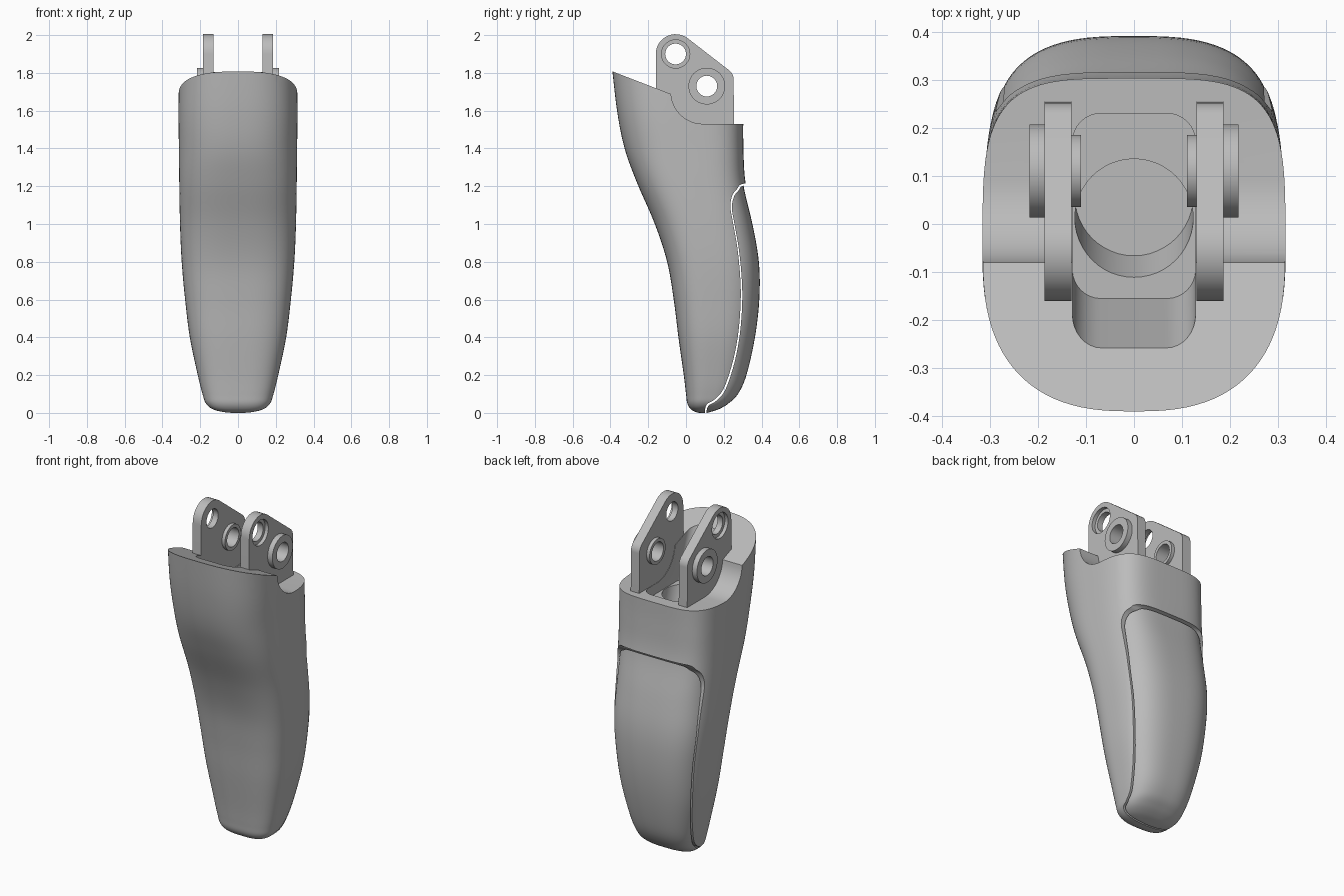
import bpy, bmesh, math
from mathutils import Vector

cube = bpy.data.objects.get("Cube")
if cube:
    bpy.data.objects.remove(cube, do_unlink=True)

grey = bpy.data.materials.new("satin_grey")
grey.use_nodes = True
grey.diffuse_color = (0.5, 0.5, 0.5, 1)
grey.node_tree.nodes["Principled BSDF"].inputs["Base Color"].default_value = (0.5, 0.5, 0.5, 1)


def spline(points, steps):
    """Smooth curve through points of any dimension."""
    pts = [Vector(p) for p in points]
    out = []
    for i in range(len(pts) - 1):
        a, b = pts[max(i - 1, 0)], pts[i]
        c, d = pts[i + 1], pts[min(i + 2, len(pts) - 1)]
        for k in range(steps):
            t = k / steps
            out.append(b + (c - a) * (t / 2) + (a * 2 - b * 5 + c * 4 - d) * (t * t / 2)
                       + (b * 3 - a - c * 3 + d) * (t ** 3 / 2))
    return out + [pts[-1]]


def arc(cy, cz, r, start, end, steps=12):
    angles = [math.radians(start + (end - start) * i / steps) for i in range(steps + 1)]
    return [(cy + r * math.cos(a), cz + r * math.sin(a)) for a in angles]


def loft(name, rings):
    """Closed solid through rings of equal point count."""
    bm = bmesh.new()
    loops = [[bm.verts.new(p) for p in ring] for ring in rings]
    for low, high in zip(loops, loops[1:]):
        for i in range(len(low)):
            j = (i + 1) % len(low)
            bm.faces.new((low[i], low[j], high[j], high[i]))
    bm.faces.new(loops[0])
    bm.faces.new(loops[-1])
    bmesh.ops.recalc_face_normals(bm, faces=bm.faces)
    mesh = bpy.data.meshes.new(name)
    bm.to_mesh(mesh)
    bm.free()
    obj = bpy.data.objects.new(name, mesh)
    bpy.context.collection.objects.link(obj)
    mesh.materials.append(grey)
    return obj


def prism(name, profile, x0, x1):
    return loft(name, [[(x, y, z) for y, z in profile] for x in (x0, x1)])


def disc(name, cy, cz, r, x0, x1):
    return prism(name, arc(cy, cz, r, 0, 360, 48)[:-1], x0, x1)


def cut(obj, cutter, operation="DIFFERENCE"):
    mod = obj.modifiers.new("cut", "BOOLEAN")
    mod.operation, mod.object, mod.solver = operation, cutter, "EXACT"
    bpy.context.view_layer.update()
    graph = bpy.context.evaluated_depsgraph_get()
    obj.data = bpy.data.meshes.new_from_object(obj.evaluated_get(graph))
    obj.modifiers.clear()
    bpy.data.objects.remove(cutter, do_unlink=True)


def section(z, front, back, half, mid, n_front, n_back):
    """Rounded cross-section, with its own squareness front and back."""
    ring = []
    for i in range(96):
        a = 2 * math.pi * i / 96
        c, s = math.cos(a), math.sin(a)
        n, depth = (n_back, back - mid) if s > 0 else (n_front, mid - front)
        x = half * math.copysign(abs(c) ** (2 / n), c)
        y = mid + depth * math.copysign(abs(s) ** (2 / n), s)
        ring.append((x, y, z))
    return ring


# Height, front, back, half width, widest depth, front and back squareness
stations = [
    (1.86, -.395, .3, .312, -.07, 2.6, 4),
    (1.6, -.365, .303, .315, -.06, 2.6, 4),
    (1.4, -.325, .304, .313, -.03, 2.6, 4),
    (1.22, -.26, .315, .311, 0, 2.7, 3.8),
    (1, -.165, .36, .307, .07, 2.8, 3.2),
    (.8, -.1, .387, .298, .12, 3, 3),
    (.6, -.065, .388, .28, .14, 3, 2.9),
    (.4, -.04, .365, .255, .15, 3, 2.8),
    (.2, -.012, .32, .213, .14, 3, 2.8),
    (.1, 0, .275, .188, .13, 3, 2.8),
    (.05, .007, .225, .17, .12, 3, 2.8),
    (.02, .025, .175, .135, .1, 3, 2.8),
    (.005, .05, .13, .08, .09, 3, 2.8),
    (0, .07, .11, .03, .09, 3, 2.8)]
path = spline(stations, 6)

# Finger body, with sloped and scooped top
body = loft("finger_body", [section(*s) for s in path])
rim = [(-.6, 1.889), *arc(.09, 1.7, .17, 184, 270), (.6, 1.53), (.6, 2.2), (-.6, 2.2)]
cut(body, prism("rim_cutter", rim, -.6, .6))

# Recess for the fingertip pad
seam = [tuple(p) for p in spline(
    [(.5, 1.23), (.31, 1.215), (.27, 1.185), (.245, 1.15), (.235, 1.09), (.25, 1),
     (.275, .85), (.29, .65), (.28, .45), (.25, .28), (.2, .13), (.15, .07),
     (.11, .045), (.1, 0), (.1, -.1)], 5)] + [(.5, -.1)]
cut(body, prism("recess_cutter", seam, -.6, .6))

# Slanted pocket between the lugs and the bore in its floor
pocket = []
for z, front, back in ((1.47, -.155, .23), (1.82, -.28, .23)):
    r, hw = .06, .128
    corners = ((hw - r, back - r, 0), (r - hw, back - r, 90),
               (r - hw, front + r, 180), (hw - r, front + r, 270))
    pocket.append([(x, y, z) for cx, cy, a in corners
                   for x, y in arc(cx, cy, r, a, a + 90, 8)])
cut(body, loft("pocket_cutter", pocket))
bore = [[(x, y, z) for x, y in arc(0, cy, .123, 0, 360, 48)[:-1]]
        for z, cy in ((1.35, .057), (1.5, .001))]
cut(body, loft("bore_cutter", bore))

# Fingertip pad, slightly sunk near its top edge
pad_rings = []
for s in path:
    t = min(max((s[0] - .7) / .5, 0), 1)
    sink = .013 * t * t * (3 - 2 * t)
    pad_rings.append(section(s[0], s[1], s[2] - sink, s[3] - sink, *s[4:]))
pad = loft("fingertip_pad", pad_rings)
inner = [(y + .008, z - .008) for y, z in seam]
cut(pad, prism("pad_cutter", inner, -.6, .6), "INTERSECT")

# Hinge lugs with bosses and pin holes
parts = [body, pad]
pin, pivot = (-.055, 1.9), (.11, 1.73)
outline = [(-.16, 1.45), *arc(*pin, .105, 180, 52), *arc(.19, 1.765, .062, 52, 0), (.255, 1.45)]
for side, word in ((1, "left"), (-1, "right")):
    lug = prism(word + "_lug", outline, side * .13, side * .186)
    cut(lug, disc("pin_cutter", *pin, .055, -.4, .4))
    cut(lug, disc("counterbore_cutter", *pin, .075, side * .165, side * .4))
    outer = disc(word + "_outer_boss", *pivot, .097, side * .18, side * .217)
    inner_boss = disc(word + "_inner_boss", *pivot, .075, side * .11, side * .135)
    for part in (lug, outer, inner_boss):
        cut(part, disc("pivot_cutter", *pivot, .055, -.4, .4))
        parts.append(part)

# Smooth shading with crisp cut edges
bpy.ops.object.select_all(action="DESELECT")
for part in parts:
    part.select_set(True)
bpy.context.view_layer.objects.active = body
bpy.ops.object.shade_smooth_by_angle(angle=math.radians(32))
